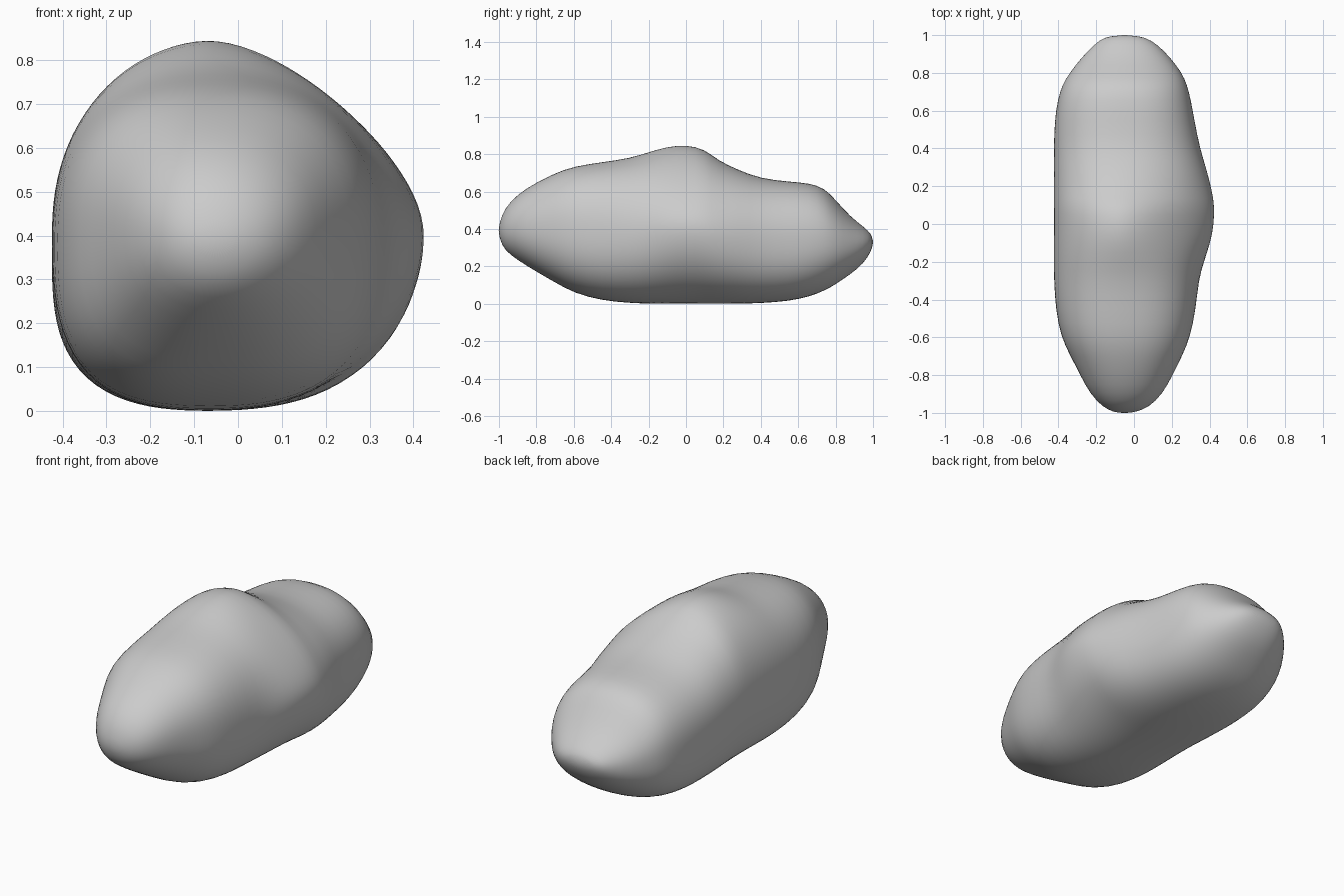
import bpy, bmesh, math

if "Cube" in bpy.data.objects:
    bpy.data.objects.remove(bpy.data.objects["Cube"])

# Cross-sections along the stone: y, top z, bottom z, left x, right x
SECTIONS = [
    (-0.995, .44, .345, -.11, .01), (-0.97, .51, .285, -.165, .08),
    (-0.90, .59, .235, -.235, .155), (-0.80, .65, .17, -.285, .205),
    (-0.70, .70, .115, -.335, .255), (-0.60, .738, .055, -.39, .30),
    (-0.45, .757, .013, -.418, .33), (-0.30, .777, .003, -.424, .34),
    (-0.20, .812, 0, -.425, .37), (-0.10, .846, 0, -.425, .41),
    (0.00, .857, 0, -.425, .43), (0.10, .838, 0, -.425, .43),
    (0.17, .765, 0, -.425, .418), (0.28, .717, 0, -.425, .39),
    (0.40, .664, .002, -.425, .348), (0.55, .653, .012, -.422, .318),
    (0.66, .647, .037, -.405, .302), (0.74, .625, .07, -.38, .28),
    (0.80, .56, .10, -.345, .26), (0.88, .457, .158, -.28, .195),
    (0.95, .412, .215, -.21, .125), (0.99, .375, .28, -.16, .06),
]
SEGMENTS = 48


def ring_points(y, top, bottom, left, right):
    """Superelliptic section, boxier on the left, ridged on the right near the middle."""
    bulge = math.exp(-(y / 0.27) ** 2)     # side knob
    hump = math.exp(-(y / 0.2) ** 2)       # narrow hump on top
    end = min(1, (1 - abs(y)) / 0.4)
    cz = (top + bottom) / 2
    cx = -0.05
    for i in range(SEGMENTS):
        a = 2 * math.pi * i / SEGMENTS
        c, s = math.cos(a), math.sin(a)
        # exponent differs in the right and left, upper and lower quadrants
        if c > 0:
            up, low = 2.4 - 1.0 * bulge, 2.6 - .55 * bulge
        else:
            up, low = 2.45 - .5 * hump, 3.0
        n = 2 + ((up if s > 0 else low) - 2) * end
        r = (abs(c) ** n + abs(s) ** n) ** (-1 / n)
        w = right - cx if c > 0 else cx - left
        yield cx + r * c * w, y, cz + r * s * (top - bottom) / 2


# Skin the sections and close both tips
bm = bmesh.new()
rings = [[bm.verts.new(p) for p in ring_points(*sec)] for sec in SECTIONS]
for a, b in zip(rings, rings[1:]):
    for i in range(SEGMENTS):
        j = (i + 1) % SEGMENTS
        bm.faces.new((a[i], a[j], b[j], b[i]))
for ring, tip in ((rings[0], (-0.05, -1.002, .39)), (rings[-1], (-0.05, 1.002, .33))):
    v = bm.verts.new(tip)
    for i in range(SEGMENTS):
        bm.faces.new((ring[i], ring[(i + 1) % SEGMENTS], v))

# Round off the ridges slightly
bmesh.ops.smooth_vert(bm, verts=[v for r in rings[2:-2] for v in r], factor=0.5,
                      use_axis_x=True, use_axis_z=True)
bmesh.ops.recalc_face_normals(bm, faces=bm.faces)
for f in bm.faces:
    f.smooth = True

mesh = bpy.data.meshes.new("boulder")
bm.to_mesh(mesh)
bm.free()
boulder = bpy.data.objects.new("boulder", mesh)
bpy.context.collection.objects.link(boulder)

# Soften the surface
sub = boulder.modifiers.new("soften", 'SUBSURF')
sub.levels = sub.render_levels = 1
